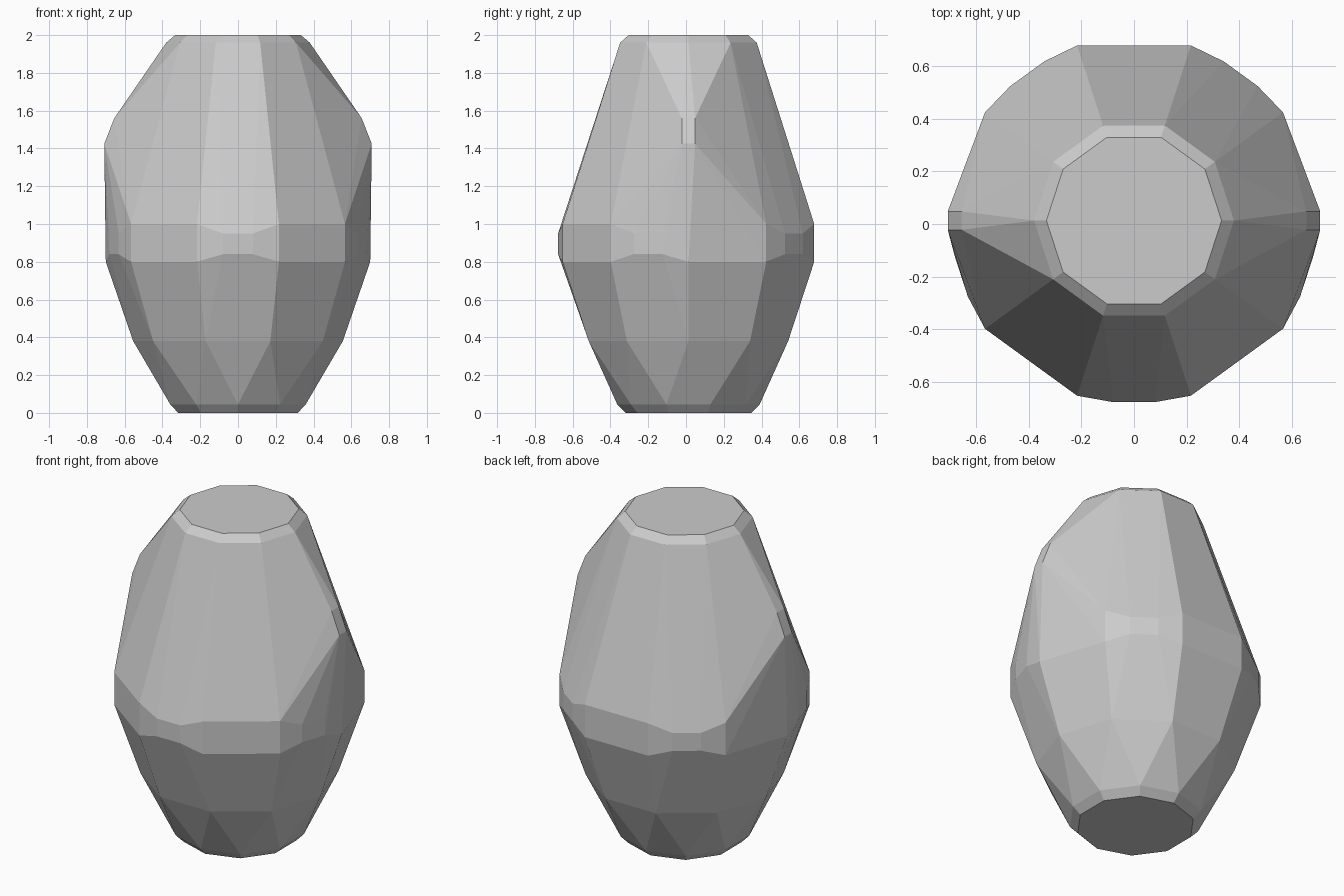
import bpy, bmesh, math

if "Cube" in bpy.data.objects:
    bpy.data.objects.remove(bpy.data.objects["Cube"])

CY = 0.013  # body axis sits slightly behind the centre


def ring(radius, z, turn=0.0, sides=10):
    return [(radius * math.cos(turn + i * math.tau / sides),
             CY + radius * math.sin(turn + i * math.tau / sides), z)
            for i in range(sides)]


# Decagonal rings from base to top; the base is turned half a step
half = math.pi / 10
points = ring(0.333, 0.0, half) + ring(0.377, 0.045, half)
for radius, z in ((0.555, 0.38), (0.70, 0.80), (0.70, 1.0), (0.38, 1.96), (0.333, 2.0)):
    points += ring(radius, z)

# Five shallow bulges around the waist
for i in range(5):
    a = -math.pi / 2 + i * math.tau / 5
    if i in (0, 1, 2, 3, 4):
        for t in (-0.08, 0.08):
            for z in (0.84, 0.95):
                points.append((0.69 * math.cos(a) - t * math.sin(a),
                               CY + 0.69 * math.sin(a) + t * math.cos(a), z))

# Small shoulder on each side
for side in (-1, 1):
    for dy in (-0.035, 0.035):
        points.append((side * 0.708, CY + dy, 1.425))
        points.append((side * 0.655, CY + dy, 1.56))

# Wrap everything in one faceted shell
bm = bmesh.new()
for p in points:
    bm.verts.new(p)
bmesh.ops.convex_hull(bm, input=bm.verts[:])
bmesh.ops.delete(bm, geom=[v for v in bm.verts if not v.link_faces], context='VERTS')
bmesh.ops.dissolve_limit(bm, angle_limit=math.radians(0.3), verts=bm.verts[:], edges=bm.edges[:])
bmesh.ops.recalc_face_normals(bm, faces=bm.faces[:])
mesh = bpy.data.meshes.new("faceted_body")
bm.to_mesh(mesh)
bm.free()
body = bpy.data.objects.new("faceted_body", mesh)
bpy.context.collection.objects.link(body)
